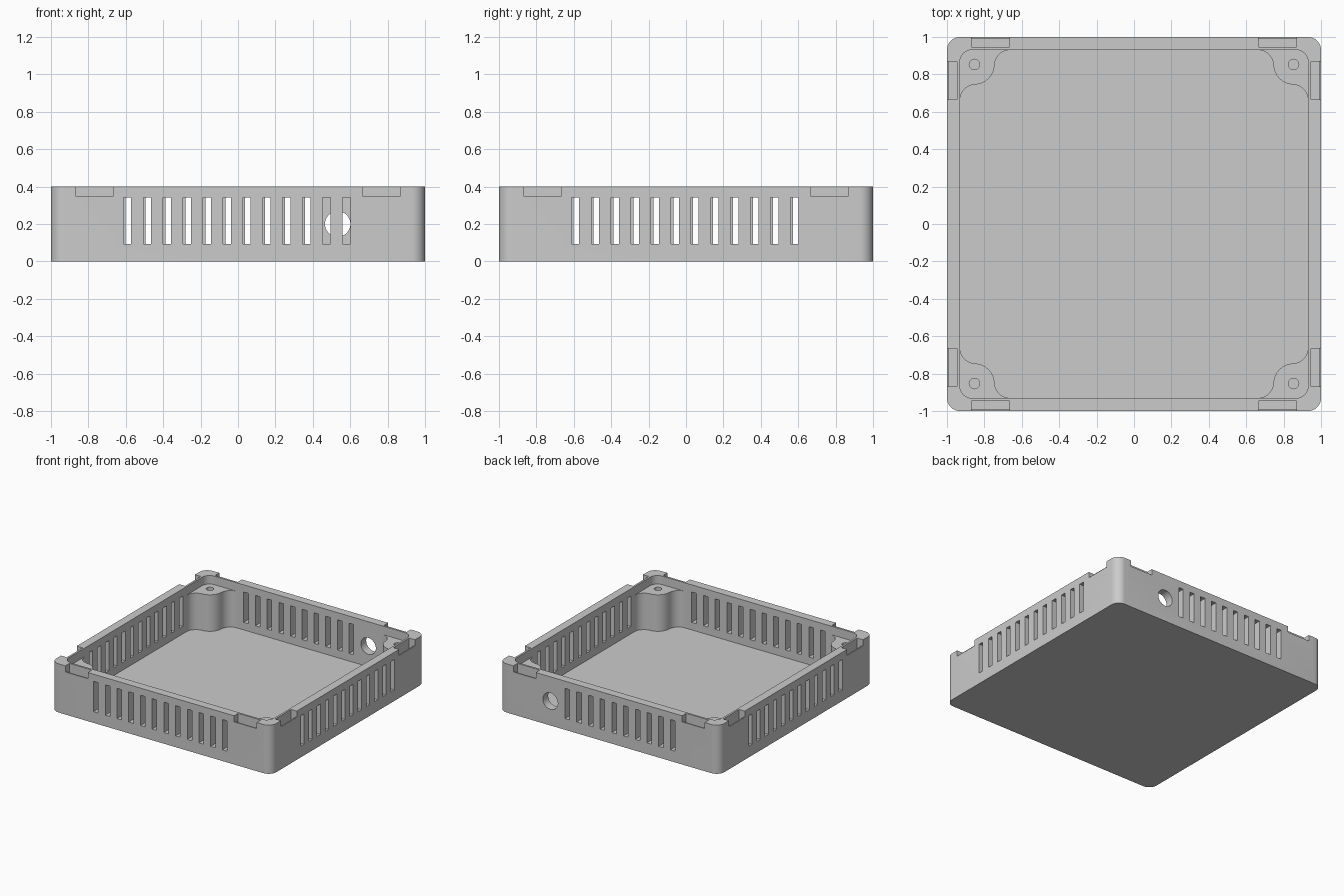
import bpy, bmesh
from math import sin, cos, atan2, radians, degrees

cube = bpy.data.objects.get("Cube")
if cube:
    bpy.data.objects.remove(cube, do_unlink=True)

HEIGHT, FLOOR, WALL = 0.4, 0.03, 0.931   # box height, floor top, inner wall face
POST, POST_R, REACH = 0.853, 0.107, 0.193  # screw post centre, radius, spread along wall
POST_TOP = 0.33

grey = bpy.data.materials.new("plain grey")
grey.use_nodes = True
grey.diffuse_color = (0.6, 0.6, 0.6, 1)
grey.node_tree.nodes["Principled BSDF"].inputs["Base Color"].default_value = (0.6, 0.6, 0.6, 1)


def arc(cx, cy, r, start, end, n=10):
    angles = [radians(start + (end - start) * i / n) for i in range(n + 1)]
    return [(cx + r * cos(a), cy + r * sin(a)) for a in angles]


def rounded_square(half, r):
    k = half - r
    corners = [(k, k), (-k, k), (-k, -k), (k, -k)]
    return [p for i, (x, y) in enumerate(corners) for p in arc(x, y, r, 90 * i, 90 * i + 90)]


def rect(x0, x1, y0, y1):
    return [(x0, y0), (x1, y0), (x1, y1), (x0, y1)]


def turn(points, quarter):
    """Rotate an outline about the box centre by quarter turns."""
    for _ in range(quarter):
        points = [(-y, x) for x, y in points]
    return points


def prisms(name, items):
    """One object made of vertical prisms: (outline, z0, z1)."""
    bm = bmesh.new()
    for outline, z0, z1 in items:
        base = bm.faces.new([bm.verts.new((x, y, z0)) for x, y in outline])
        top = bmesh.ops.extrude_face_region(bm, geom=[base])["geom"]
        bmesh.ops.translate(bm, vec=(0, 0, z1 - z0),
                            verts=[v for v in top if isinstance(v, bmesh.types.BMVert)])
    bmesh.ops.recalc_face_normals(bm, faces=bm.faces)
    mesh = bpy.data.meshes.new(name)
    bm.to_mesh(mesh)
    bm.free()
    mesh.materials.append(grey)
    ob = bpy.data.objects.new(name, mesh)
    bpy.context.collection.objects.link(ob)
    return ob


def activate(ob):
    bpy.ops.object.select_all(action="DESELECT")
    ob.select_set(True)
    bpy.context.view_layer.objects.active = ob


def cut(ob, cutter):
    cutter.hide_render = True
    mod = ob.modifiers.new("cut", "BOOLEAN")
    mod.operation, mod.solver, mod.object = "DIFFERENCE", "EXACT", cutter
    activate(ob)
    bpy.ops.object.modifier_apply(modifier=mod.name)
    bpy.data.objects.remove(cutter, do_unlink=True)


def smooth(ob):
    activate(ob)
    bpy.ops.object.shade_smooth_by_angle(angle=radians(30))


# Tray: floor and four walls
tray = prisms("tray", [(rounded_square(1, 0.07), 0, HEIGHT)])
cut(tray, prisms("cavity_cutter", [(rounded_square(WALL, 0.065), FLOOR, 0.5)]))

# Vent slots: twelve per wall, ten on the back wall beside the cable hole
slots, notches, grooves = [], [], []
for side in range(4):
    for i in range(12):
        if side == 2 and i < 2:
            continue
        x = -0.592 + 0.1065 * i
        slots.append((turn(rect(x - 0.021, x + 0.021, -1.1, -0.9), side), 0.092, 0.341))
    # Lid notches near both ends of each wall, with a clip groove behind a thin lip
    for x in (-0.87, 0.665):
        notches.append((turn(rect(x, x + 0.205, -1.1, -0.947), side), 0.35, 0.5))
        grooves.append((turn(rect(x, x + 0.205, -0.99, -0.947), side), 0.3, 0.45))
cut(tray, prisms("slot_cutter", slots))
cut(tray, prisms("notch_cutter", notches))
cut(tray, prisms("groove_cutter", grooves))

# Round cable hole in the back wall
bpy.ops.mesh.primitive_cylinder_add(vertices=40, radius=0.068, depth=0.3,
                                    location=(0.533, 1, 0.2), rotation=(radians(90), 0, 0))
cut(tray, bpy.context.object)
smooth(tray)

# Screw posts: round column blended into both walls by concave fillets
gap = WALL - POST
fillet = (REACH ** 2 + gap ** 2 - POST_R ** 2) / (2 * (POST_R + gap))
lean = degrees(atan2(fillet - gap, REACH))
blend = arc(POST - REACH, WALL - fillet, fillet, 90, lean)
column = arc(POST, POST, POST_R, 180 + lean, 270 - lean, 16)[1:-1]
edge = WALL + 0.008
outline = (blend + column + [(y, x) for x, y in reversed(blend)]
           + [(edge, POST - REACH), (edge, edge), (POST - REACH, edge)])
names = ["back_left_post", "back_right_post", "front_right_post", "front_left_post"]
for i, name in enumerate(names):
    post = prisms(name, [(turn(outline, i), FLOOR - 0.01, POST_TOP)])
    hole = turn(arc(POST, POST, 0.028, 0, 345, 23), i)
    cut(post, prisms("screw_hole_cutter", [(hole, 0.1, 0.5)]))
    smooth(post)
